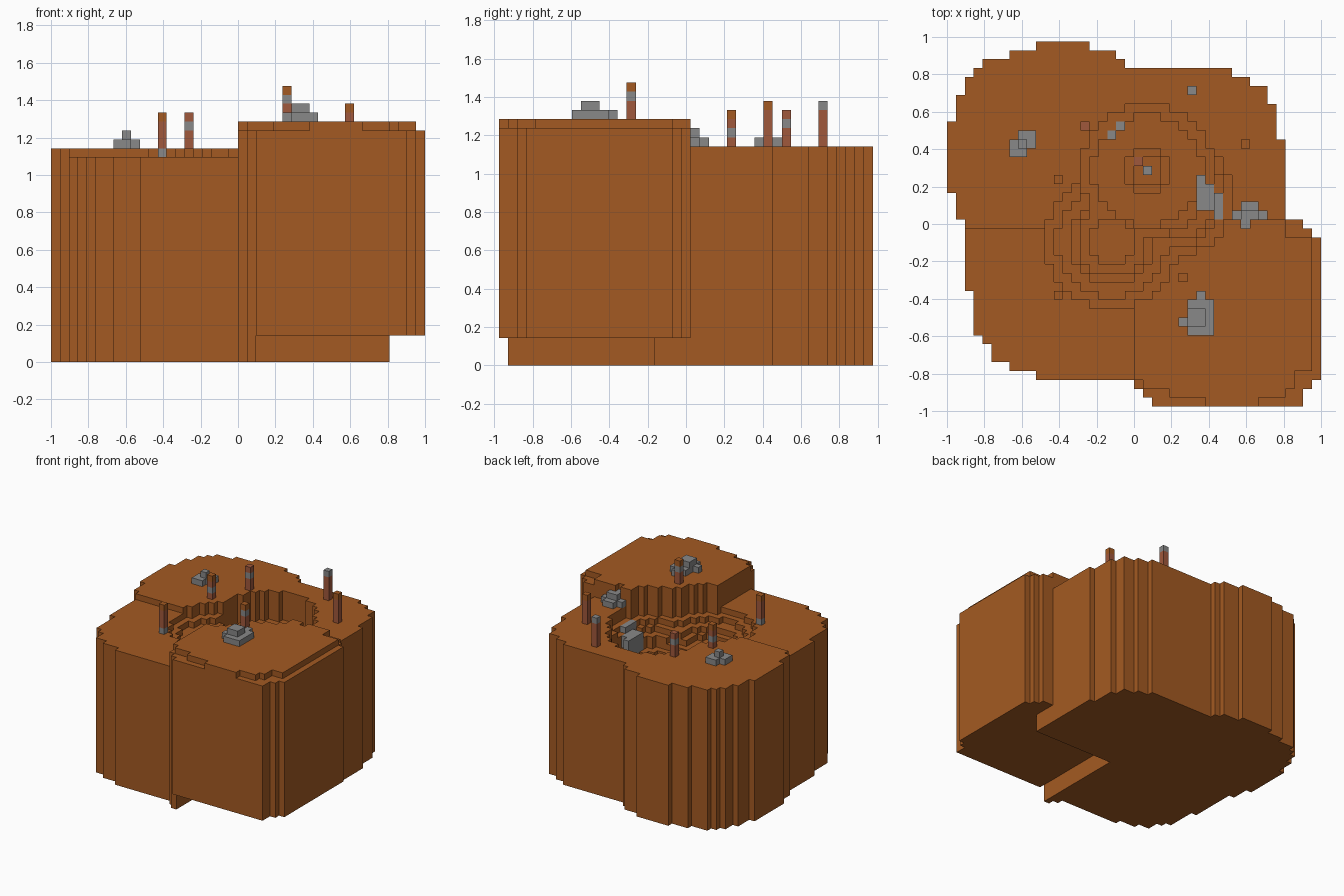
import bpy, bmesh, math

old = bpy.data.objects.get("Cube")
if old:
    bpy.data.objects.remove(old, do_unlink=True)

UNIT = 2 / 42          # edge length of one block
COLUMNS, ROWS = 42, 41  # footprint in blocks


def make_material(name, color):
    mat = bpy.data.materials.new(name)
    mat.use_nodes = True
    mat.diffuse_color = color
    mat.node_tree.nodes["Principled BSDF"].inputs["Base Color"].default_value = color
    return mat


clay = make_material("orange clay", (0.371, 0.102, 0.016, 1))
stone = make_material("grey stone", (0.246, 0.246, 0.246, 1))
rust = make_material("red brown", (0.352, 0.098, 0.045, 1))


def to_world(i, j, k):
    return ((i - COLUMNS / 2) * UNIT, (j - ROWS / 2) * UNIT, k * UNIT)


def finish(bm, name, materials):
    mesh = bpy.data.meshes.new(name)
    bm.to_mesh(mesh)
    bm.free()
    for mat in materials:
        mesh.materials.append(mat)
    obj = bpy.data.objects.new(name, mesh)
    bpy.context.scene.collection.objects.link(obj)
    return obj


def add_box(bm, low, high, slot=0):
    corners = [bm.verts.new(to_world(i, j, k)) for k in (low[2], high[2])
               for i, j in ((low[0], low[1]), (high[0], low[1]),
                            (high[0], high[1]), (low[0], high[1]))]
    loops = [(3, 2, 1, 0), (4, 5, 6, 7)]
    loops += [(n, (n + 1) % 4, (n + 1) % 4 + 4, n + 4) for n in range(4)]
    for loop in loops:
        bm.faces.new([corners[n] for n in loop]).material_index = slot


def expand(runs):
    return [value for count, value in runs for _ in range(count)]


# Stepped outline, front row to back row, as (row count, column)
left_edge = expand([(1, 23), (1, 22), (1, 21), (1, 10), (1, 7), (2, 5), (1, 4),
                    (5, 3), (8, 2), (3, 1), (8, 0), (3, 1), (2, 2), (1, 3),
                    (1, 4), (1, 7), (1, 10)])
right_edge = expand([(2, 40), (1, 41), (16, 42), (1, 41), (1, 40), (9, 38),
                     (4, 37), (2, 36), (1, 34), (1, 32), (1, 20), (1, 19), (1, 16)])

# Hollow made of three stepped bowls: centre and (radius, floor level)
bowls = [
    ((22.5, 26.5), [(7.3, 19), (6.2, 17), (2.7, 16), (1.5, 15)]),
    ((18.5, 18.5), [(7.3, 22), (6.3, 21), (4.8, 20), (3.8, 19), (2.8, 18)]),
    ((25.5, 23.5), [(6.5, 22), (5.5, 21), (4.5, 20), (3.5, 18)]),
]


def is_raised(i, j):
    return i >= 21 and j < 21


def is_ledge(i, j):
    front_left = (j == 2 and i == 21) or (j == 1 and i < 25) or (j == 0 and i < 29)
    front_right = (j == 0 and i > 34) or (j == 1 and i > 37) or (j in (2, 3) and i > 38)
    back = j >= 19 and i > 37
    return i == 41 or front_left or front_right or back


def top_level(i, j):
    if is_raised(i, j):
        level = 26 if is_ledge(i, j) else 27
    else:
        level = 23 if j < 20 else 24
    if (i, j) == (33, 20):
        level = 24
    for (ci, cj), steps in bowls:
        distance = math.hypot(i + 0.5 - ci, j + 0.5 - cj)
        for radius, floor in steps:
            if distance < radius:
                level = min(level, floor)
    return level


def bottom_level(i, j):
    return 3 if is_raised(i, j) and ((i >= 23 and j < 17) or i >= 38) else 0


cells = {(i, j): (bottom_level(i, j), top_level(i, j))
         for j in range(ROWS) for i in range(left_edge[j], right_edge[j])}

# Ground block: tops, bottoms and the exposed walls between columns
bm = bmesh.new()


def add_quad(points):
    bm.faces.new([bm.verts.new(to_world(*p)) for p in points])


for (i, j), (low, high) in cells.items():
    ring = [(i, j), (i + 1, j), (i + 1, j + 1), (i, j + 1)]
    add_quad([(a, b, high) for a, b in ring])
    add_quad([(a, b, low) for a, b in reversed(ring)])
    for n, (di, dj) in enumerate([(0, -1), (1, 0), (0, 1), (-1, 0)]):
        p, q = ring[n], ring[(n + 1) % 4]
        near = cells.get((i + di, j + dj))
        spans = [(low, high)]
        if near:
            spans = [(low, min(high, near[0])), (max(low, near[1]), high)]
        for k0, k1 in spans:
            for k in range(k0, k1):
                add_quad([(*p, k), (*q, k), (*q, k + 1), (*p, k + 1)])
bmesh.ops.remove_doubles(bm, verts=bm.verts[:], dist=UNIT / 100)
bmesh.ops.dissolve_limit(bm, angle_limit=0.01, verts=bm.verts[:], edges=bm.edges[:])
finish(bm, "ground_block", [clay])


# Thin posts: r = red brown, g = grey, o = orange, from the base up
posts = {
    "back_right_post": (15, 31, "rrgr"),
    "right_post": (12, 25, "rgro"),
    "front_right_post": (12, 12, "grrro"),
    "raised_post": (26, 14, "rrgo"),
    "left_post": (33, 29, "rrrro"),
    "back_left_post": (27, 35, "rrrrg"),
    "hollow_post": (22, 26, "rg"),
    "hollow_stub": (21, 27, "r"),
}
for name, (i, j, pattern) in posts.items():
    bm = bmesh.new()
    base = cells[i, j][1]
    for n, letter in enumerate(pattern):
        add_box(bm, (i, j, base + n), (i + 1, j + 1, base + n + 1), "ogr".index(letter))
    finish(bm, name, [clay, stone, rust])


# Rock piles: each box is column range, row range, base and height
rocks = {
    "right_rocks": [(8, 10, 30, 31, 24, 1), (7, 10, 29, 30, 24, 1),
                    (7, 9, 28, 29, 24, 1), (8, 9, 29, 30, 25, 1)],
    "raised_rocks": [(28, 29, 12, 13, 27, 1), (27, 30, 10, 12, 27, 1),
                     (26, 30, 9, 10, 27, 1), (27, 30, 8, 9, 27, 1),
                     (27, 29, 9, 11, 28, 1)],
    "left_rocks": [(33, 35, 22, 23, 24, 1), (32, 36, 21, 22, 24, 1),
                   (33, 35, 21, 22, 25, 1), (33, 34, 20, 21, 24, 2)],
    "hollow_rocks": [(28, 30, 22, 25, 18, 3), (28, 29, 25, 26, 18, 3),
                     (30, 31, 21, 24, 20, 2)],
    "hollow_pebbles": [(19, 20, 31, 32, 17, 2), (18, 19, 30, 31, 17, 2)],
}
for name, boxes in rocks.items():
    bm = bmesh.new()
    for i0, i1, j0, j1, base, height in boxes:
        add_box(bm, (i0, j0, base), (i1, j1, base + height))
    finish(bm, name, [stone])
